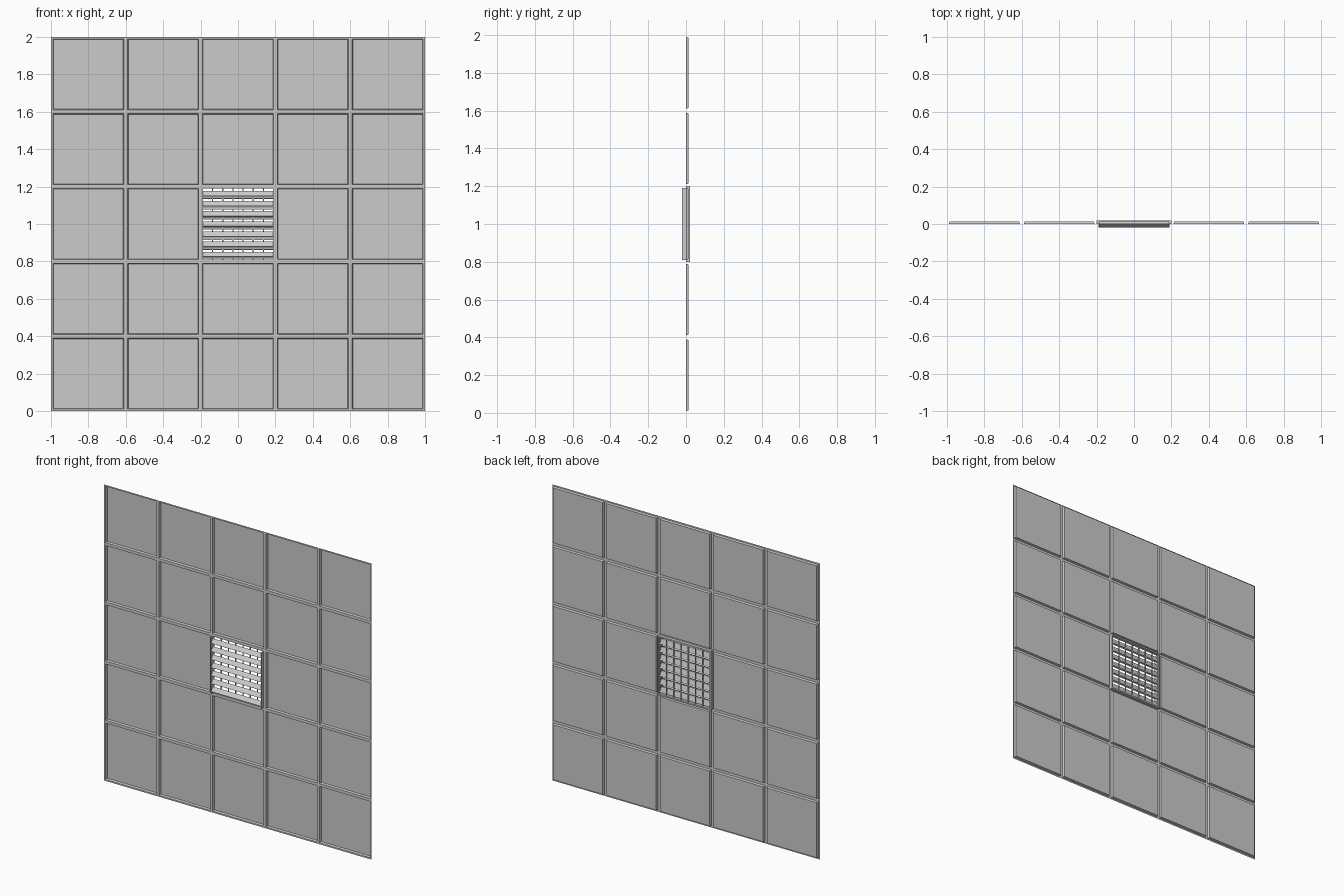
import bpy, bmesh

if "Cube" in bpy.data.objects:
    bpy.data.objects.remove(bpy.data.objects["Cube"])

PITCH = 0.4


def finish(name, bm, loc=(0, 0, 0)):
    bmesh.ops.recalc_face_normals(bm, faces=bm.faces)
    me = bpy.data.meshes.new(name)
    bm.to_mesh(me)
    bm.free()
    ob = bpy.data.objects.new(name, me)
    ob.location = loc
    bpy.context.collection.objects.link(ob)
    return ob


def add_box(bm, x0, x1, y0, y1, z0, z1):
    vs = bmesh.ops.create_cube(bm, size=1)["verts"]
    bmesh.ops.scale(bm, vec=(x1 - x0, y1 - y0, z1 - z0), verts=vs)
    bmesh.ops.translate(bm, vec=((x0 + x1) / 2, (y0 + y1) / 2, (z0 + z1) / 2), verts=vs)


# pressed sheet panel: flat flange, sloped wall, recessed back
def make_panel():
    bm = bmesh.new()
    rings = []
    for half, y in ((0.2, -0.001), (0.19, -0.001), (0.186, 0.013)):
        rings.append([bm.verts.new((sx * half, y, sz * half))
                      for sx, sz in ((-1, -1), (1, -1), (1, 1), (-1, 1))])
    for a, b in zip(rings, rings[1:]):
        for i in range(4):
            j = (i + 1) % 4
            bm.faces.new((a[i], a[j], b[j], b[i]))
    bm.faces.new(rings[-1])
    # the open sheet faces the front
    ob = finish("wall_panel", bm)
    if ob.data.polygons[-1].normal.y > 0:
        ob.data.flip_normals()
    return ob


panel = make_panel()
panel.location = (-0.8, 0, 0.2)
for row in range(5):
    for col in range(5):
        if (row, col) in ((2, 2), (0, 0)):
            continue
        copy = bpy.data.objects.new("wall_panel", panel.data)
        copy.location = ((col - 2) * PITCH, 0, (row + 0.5) * PITCH)
        bpy.context.collection.objects.link(copy)

CENTRE = (0, 0, 1.0)

# vent frame
bm = bmesh.new()
for s in (-1, 1):
    a, b = sorted((s * 0.19, s * 0.2))
    add_box(bm, a, b, -0.001, 0.02, -0.2, 0.2)
    add_box(bm, -0.19, 0.19, -0.001, 0.02, a, b)
finish("vent_frame", bm, CENTRE)

# side plates holding the blades
bm = bmesh.new()
for s in (-1, 1):
    a, b = sorted((s * 0.187, s * 0.191))
    add_box(bm, a, b, -0.02, 0.01, -0.19, 0.19)
finish("vent_side_plates", bm, CENTRE)

# bent louvre blades
N = 7
step = 0.38 / N
profile = ((-0.02, -0.018), (0.0, 0.008), (0.011, -0.027),
           (0.009, -0.028), (-0.001, 0.003), (-0.018, -0.0195))
bm = bmesh.new()
for i in range(N):
    zc = -0.19 + (i + 0.5) * step + 0.006
    ends = [[bm.verts.new((x, y, max(zc + z, -0.192))) for y, z in profile]
            for x in (-0.188, 0.188)]
    for k in range(len(profile)):
        j = (k + 1) % len(profile)
        bm.faces.new((ends[0][k], ends[0][j], ends[1][j], ends[1][k]))
    bm.faces.new(ends[0])
    bm.faces.new(ends[1][::-1])
finish("louvre_blades", bm, CENTRE)

# rear guard grid
bm = bmesh.new()
for i in range(1, 7):
    c = -0.19 + i * 0.38 / 7
    add_box(bm, c - 0.003, c + 0.003, 0.012, 0.017, -0.19, 0.19)
    add_box(bm, -0.19, 0.19, 0.0125, 0.0165, c - 0.003, c + 0.003)
finish("guard_grid", bm, CENTRE)
